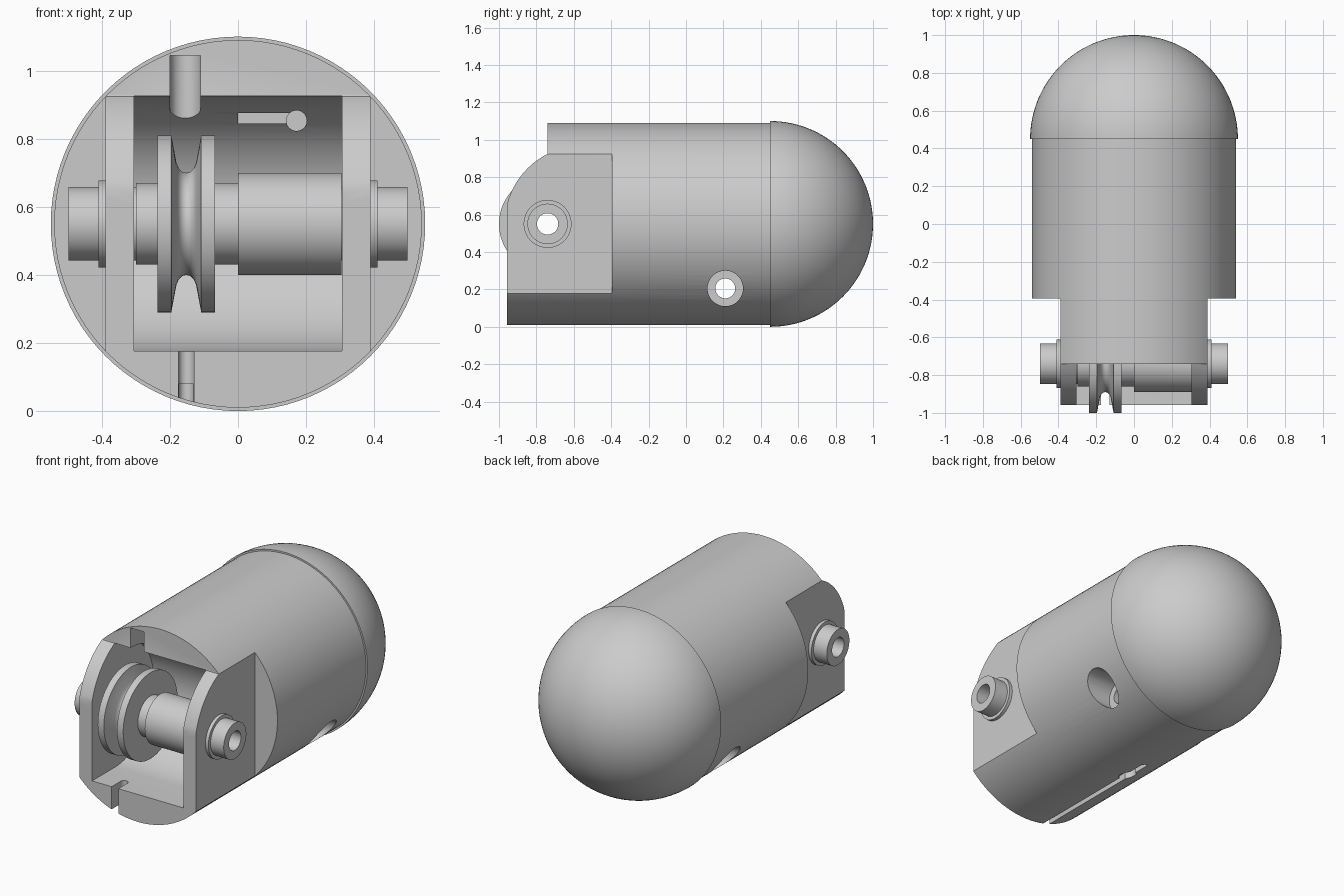
import bpy, bmesh
from math import pi, sin, cos, radians
from mathutils import Vector

if "Cube" in bpy.data.objects:
    bpy.data.objects.remove(bpy.data.objects["Cube"], do_unlink=True)

grey = bpy.data.materials.new("plain grey")
grey.use_nodes = True
grey.diffuse_color = (0.6, 0.6, 0.6, 1)
grey.node_tree.nodes["Principled BSDF"].inputs["Base Color"].default_value = (0.6, 0.6, 0.6, 1)

MID = 0.55        # height of the main axis
AXLE_Y = -0.74    # position of the cross axle


def place(axis, a, b, t):
    return {"x": (t, a, b), "y": (a, t, b), "z": (a, b, t)}[axis]


def finish(name, bm):
    bmesh.ops.recalc_face_normals(bm, faces=bm.faces)
    mesh = bpy.data.meshes.new(name)
    bm.to_mesh(mesh)
    bm.free()
    mesh.materials.append(grey)
    obj = bpy.data.objects.new(name, mesh)
    bpy.context.collection.objects.link(obj)
    return obj


def lathe(name, profile, axis, a, b, closed=False, steps=96):
    """Turn (distance along axis, radius) points around an axis through (a, b)."""
    bm = bmesh.new()
    verts = [bm.verts.new(place(axis, a, b + r, t) if axis != "z" else (a + r, b, t))
             for t, r in profile]
    for i in range(len(verts) - (not closed)):
        bm.edges.new((verts[i], verts[(i + 1) % len(verts)]))
    bmesh.ops.spin(bm, geom=bm.verts[:] + bm.edges[:], cent=place(axis, a, b, 0),
                   axis=place(axis, 0, 0, 1), angle=2 * pi, steps=steps)
    bmesh.ops.remove_doubles(bm, verts=bm.verts, dist=0.00005)
    return finish(name, bm)


def rod(name, axis, a, b, r, t0, t1):
    return lathe(name, [(t0, 0), (t0, r), (t1, r), (t1, 0)], axis, a, b, steps=48)


def prism(name, points, axis, t0, t1):
    bm = bmesh.new()
    face = bm.faces.new([bm.verts.new(place(axis, a, b, t0)) for a, b in points])
    new = bmesh.ops.extrude_face_region(bm, geom=[face])["geom"]
    bmesh.ops.translate(bm, vec=Vector(place(axis, 0, 0, t1 - t0)),
                        verts=[g for g in new if isinstance(g, bmesh.types.BMVert)])
    return finish(name, bm)


def arc(a, b, r, start, end, n):
    angles = [radians(start + (end - start) * i / n) for i in range(n + 1)]
    return [(a + r * cos(t), b + r * sin(t)) for t in angles]


def box(name, x, y, z):
    return prism(name, [(x[0], y[0]), (x[1], y[0]), (x[1], y[1]), (x[0], y[1])], "z", *z)


def slot(name, x, r, y_end, z0, z1):
    """Vertical slot, open at the front, with a round back end."""
    outline = [(x - r, -1.2), (x + r, -1.2)] + arc(x, y_end, r, 0, 180, 16)
    return prism(name, outline, "z", z0, z1)


def carve(target, cutter):
    cutter.hide_render = True
    mod = target.modifiers.new(cutter.name, "BOOLEAN")
    mod.operation = "DIFFERENCE"
    mod.solver = "EXACT"
    mod.object = cutter
    bpy.context.view_layer.objects.active = target
    bpy.ops.object.modifier_apply(modifier=mod.name)
    bpy.data.objects.remove(cutter, do_unlink=True)


def smooth(obj, angle=30):
    bpy.ops.object.select_all(action="DESELECT")
    obj.select_set(True)
    bpy.context.view_layer.objects.active = obj
    bpy.ops.object.shade_smooth_by_angle(angle=radians(angle))


# Housing: round barrel with a slightly wider domed back
dome = arc(0.45, 0, 0.55, 90, 0, 32)
dome[-1] = (1.0, 0)
housing = lathe("housing", [(-0.957, 0), (-0.957, 0.54), (0.45, 0.54)] + dome, "y", 0, MID)

# Flat cheeks on both sides of the front
for s in (-1, 1):
    carve(housing, box("cheek_cut", sorted((s * 0.39, s * 0.8)), (-1.2, -0.395), (-0.2, 1.3)))

# Rounded upper front of the cheeks, below the open lid
lid_cut = [(-1.2, 1.3), (AXLE_Y, 1.3), (AXLE_Y, 0.927)]
lid_cut += arc(-0.55, MID, 0.42, 117, 166, 16) + [(-1.2, 0.64)]
carve(housing, prism("lid_cut", lid_cut, "x", -0.8, 0.8))

# Wheel chamber with a round back
chamber = [(-1.2, 0.177)] + arc(AXLE_Y, MID, 0.375, -90, 90, 40) + [(-1.2, 0.95)]
carve(housing, prism("chamber_cut", chamber, "x", -0.305, 0.305))

# Cord slots in the lid and floor, and the long slit with its hole underneath
carve(housing, slot("lid_slot_cut", -0.155, 0.045, -0.575, 0.7, 1.045))
carve(housing, slot("floor_slot_cut", -0.152, 0.0225, -0.87, -0.2, 0.3))
carve(housing, slot("slit_cut", -0.152, 0.0215, -0.1, -0.2, 0.08))
carve(housing, rod("slit_hole_cut", "z", -0.152, -0.24, 0.05, -0.2, 0.12))

# Keyhole in the back wall of the chamber
carve(housing, box("key_slot_cut", (0, 0.17), (-0.7, -0.45), (0.845, 0.875)))
carve(housing, rod("key_hole_cut", "y", 0.172, 0.853, 0.03, -0.7, -0.3))

# Cross hole with a counterbore on each side
carve(housing, rod("cross_hole_cut", "x", 0.21, 0.205, 0.053, -0.8, 0.8))
for s in (-1, 1):
    carve(housing, rod("counterbore_cut", "x", 0.21, 0.205, 0.095, *sorted((s * 0.28, s * 0.8))))

# Axle holes through the cheeks
carve(housing, rod("axle_hole_cut", "x", AXLE_Y, MID, 0.1, -0.8, 0.8))
smooth(housing)

# Hollow axle with collars outside the cheeks
half = [(0.0, 0.12), (0.3, 0.12), (0.3, 0.108), (0.389, 0.108), (0.389, 0.128),
        (0.41, 0.128), (0.41, 0.108), (0.498, 0.108), (0.498, 0.057)]
outline = [(-t, r) for t, r in reversed(half[1:])] + half
smooth(lathe("axle", outline, "x", AXLE_Y, MID, closed=True, steps=64))

# Spacer sleeve on the left half of the axle
sleeve = [(0, 0.115), (0, 0.15), (0.304, 0.15), (0.304, 0.115)]
smooth(lathe("spacer_sleeve", sleeve, "x", AXLE_Y, MID, closed=True, steps=64))

# Grooved wheel
groove = [(0.0, 0.15), (0.012, 0.153), (0.022, 0.163), (0.029, 0.18), (0.044, 0.258)]
rim = groove + [(0.085, 0.26), (0.085, 0.115)]
rim[4] = (0.044, 0.26)
wheel = [(-0.152 - t, r) for t, r in reversed(rim[1:])] + [(-0.152 + t, r) for t, r in rim]
smooth(lathe("grooved_wheel", wheel, "x", AXLE_Y, MID, closed=True), 40)
